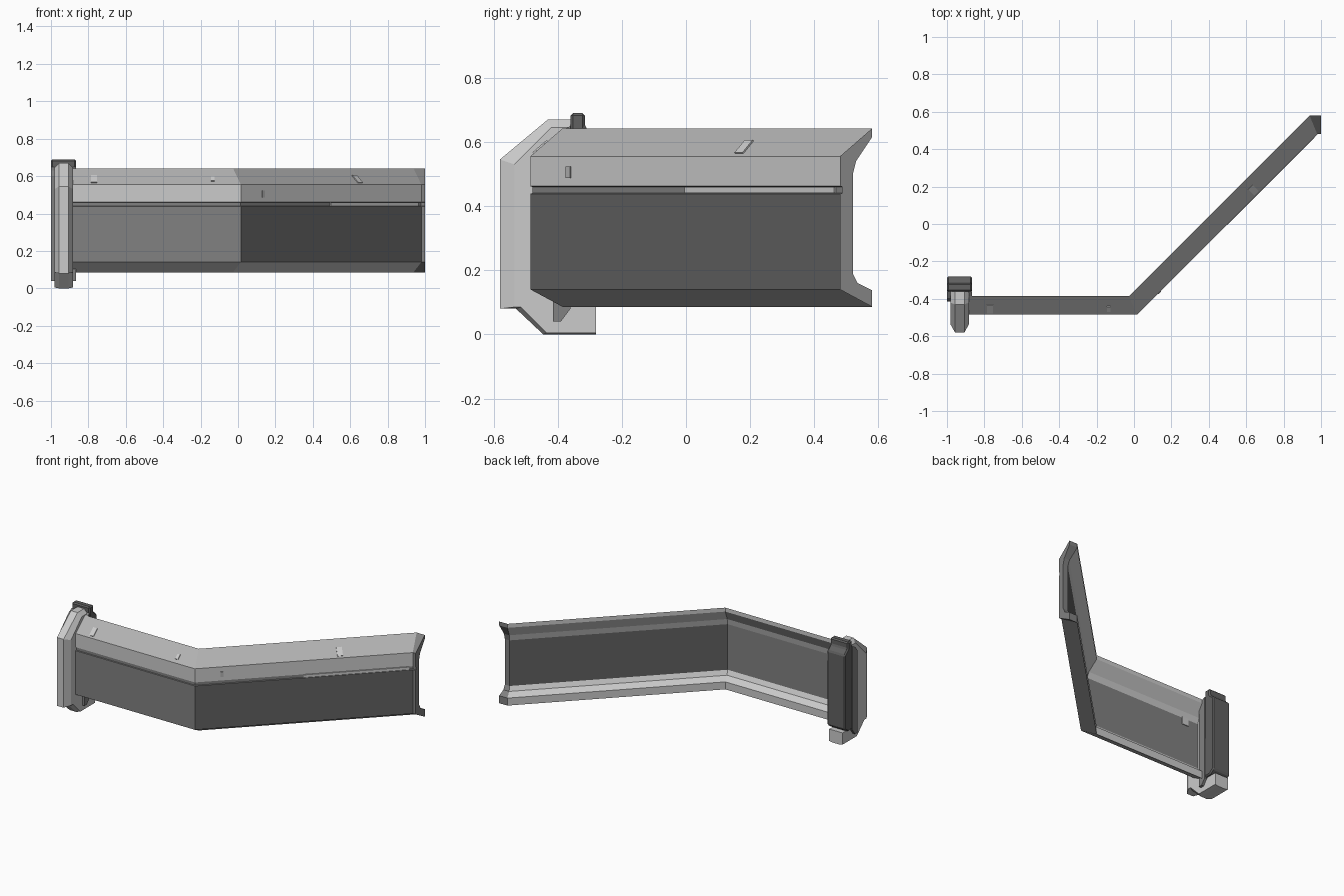
import bpy, bmesh
from math import tan, pi
from mathutils import Vector, Matrix

if "Cube" in bpy.data.objects:
    bpy.data.objects.remove(bpy.data.objects["Cube"])


def grey(name, v):
    m = bpy.data.materials.new(name)
    m.diffuse_color = (v, v, v, 1)
    m.use_nodes = True
    m.node_tree.nodes["Principled BSDF"].inputs["Base Color"].default_value = m.diffuse_color
    return m


LIGHT, MID, DARK, DEEP = (grey("light_grey", .8), grey("mid_grey", .45),
                          grey("dark_grey", .22), grey("deep_grey", .12))


def loft(name, rings, mat=LIGHT):
    """Closed solid skinned through equal-length rings of points."""
    bm = bmesh.new()
    loops = [[bm.verts.new(p) for p in ring] for ring in rings]
    n = len(loops[0])
    for a, b in zip(loops, loops[1:]):
        for i in range(n):
            j = (i + 1) % n
            bm.faces.new((a[i], a[j], b[j], b[i]))
    bm.faces.new(loops[0])
    bm.faces.new(loops[-1][::-1])
    bmesh.ops.recalc_face_normals(bm, faces=bm.faces)
    me = bpy.data.meshes.new(name)
    bm.to_mesh(me)
    bm.free()
    me.materials.append(mat)
    ob = bpy.data.objects.new(name, me)
    bpy.context.collection.objects.link(ob)
    return ob


def slab(name, profile, x0, x1, mat=LIGHT):
    return loft(name, [[(x, y, z) for y, z in profile] for x in (x0, x1)], mat)


# Wall: channel section (depth from front, height), swept with mitred corners
section = [(0, .14), (.1, .086), (.1, .137), (.055, .16), (.04, .19),
           (.04, .50), (.05, .54), (.1, .615), (.1, .642), (0, .555),
           (0, .462), (.006, .460), (.006, .440), (0, .438)]
M = tan(pi / 8)
wall = loft("wall_channel", [
    [(-.93, -.485 + d, z) for d, z in section],
    [(.015 - M * d, -.485 + d, z) for d, z in section],
    [(.98 - M * d, .48 + d, z) for d, z in section],
    [(1.0, .48 + d, z) for d, z in section]])
for m in (MID, DARK, DEEP):
    wall.data.materials.append(m)
N = len(section)
# tones by strip: back panel, top slope, groove, front panel; end stub is dark
strip_tone = {4: 2, 8: 1, 10: 2, 11: 2, 12: 2, 13: 2}
for f in wall.data.polygons:
    run, strip = divmod(f.index, N)
    f.material_index = 2 if run >= 2 else strip_tone.get(strip, 0)
    if run == 1 and strip in (4, 13):
        f.material_index = 3

# Front clamp at the left end, narrowing towards its front edge
CX = -.932
outer = [(-.58, .08), (-.58, .545), (-.43, .67), (-.35, .67), (-.35, .085),
         (-.28, .085), (-.28, 0), (-.445, 0), (-.53, .08)]
inner = [(-.535, .085), (-.535, .53), (-.42, .645), (-.35, .645), (-.35, .085),
         (-.28, .085), (-.28, .005), (-.435, .005), (-.515, .085)]
loft("end_clamp", [[(CX + w, y, z) for y, z in prof]
                   for w, prof in ((-.05, inner), (-.025, outer),
                                   (.025, outer), (.05, inner))])

# Back post with cheek plates hugging the wall
post = slab("back_post", [(-.36, .69), (-.315, .69), (-.315, .645), (-.28, .615),
                          (-.28, .11), (-.315, .085), (-.365, .085)],
            -1, -.865, DEEP)
bev = post.modifiers.new("bevel", 'BEVEL')
bev.width, bev.segments = .008, 1
for side, x in (("left", -1), ("right", -.885)):
    slab("cheek_" + side, [(-.415, .04), (-.39, .04), (-.36, .08), (-.36, .65),
                           (-.395, .63), (-.415, .6)], x, x + .02, DARK)


# Small raised plates on the wall surfaces
def plate(name, origin, t, s, w, h, mat=LIGHT, rise=.005):
    t, s = Vector(t).normalized(), Vector(s).normalized()
    n = t.cross(s)
    place = (Matrix.Translation(origin)
             @ Matrix((t, s, n)).transposed().to_4x4())
    c = ((-w / 2, -h / 2), (w / 2, -h / 2), (w / 2, h / 2), (-w / 2, h / 2))
    return loft(name, [[place @ Vector((a, b, k)) for a, b in c]
                       for k in (-.006, rise)], mat)


up, X, D = Vector((0, 0, 1)), Vector((1, 0, 0)), Vector((1, 1, 0)).normalized()
slope1 = Vector((0, .1, .087))
slope2 = Vector((-1, 1, 0)).normalized() * .1 + up * .087
plate("slope_plate_a", (-.77, -.453, .583), X, slope1, .032, .058)
plate("slope_plate_b", (-.135, -.453, .583), X, slope1, .02, .035)
plate("slope_plate_c", (.637, .182, .583), D, slope2, .035, .06)
plate("front_plate", (.135, -.365, .505), D, up, .02, .036, MID)
plate("back_plate", (-.78, -.445, .48), -X, up, .05, .05)
plate("groove_strip", (.73, .23, .45), D, up, .66, .018, LIGHT, .002)
